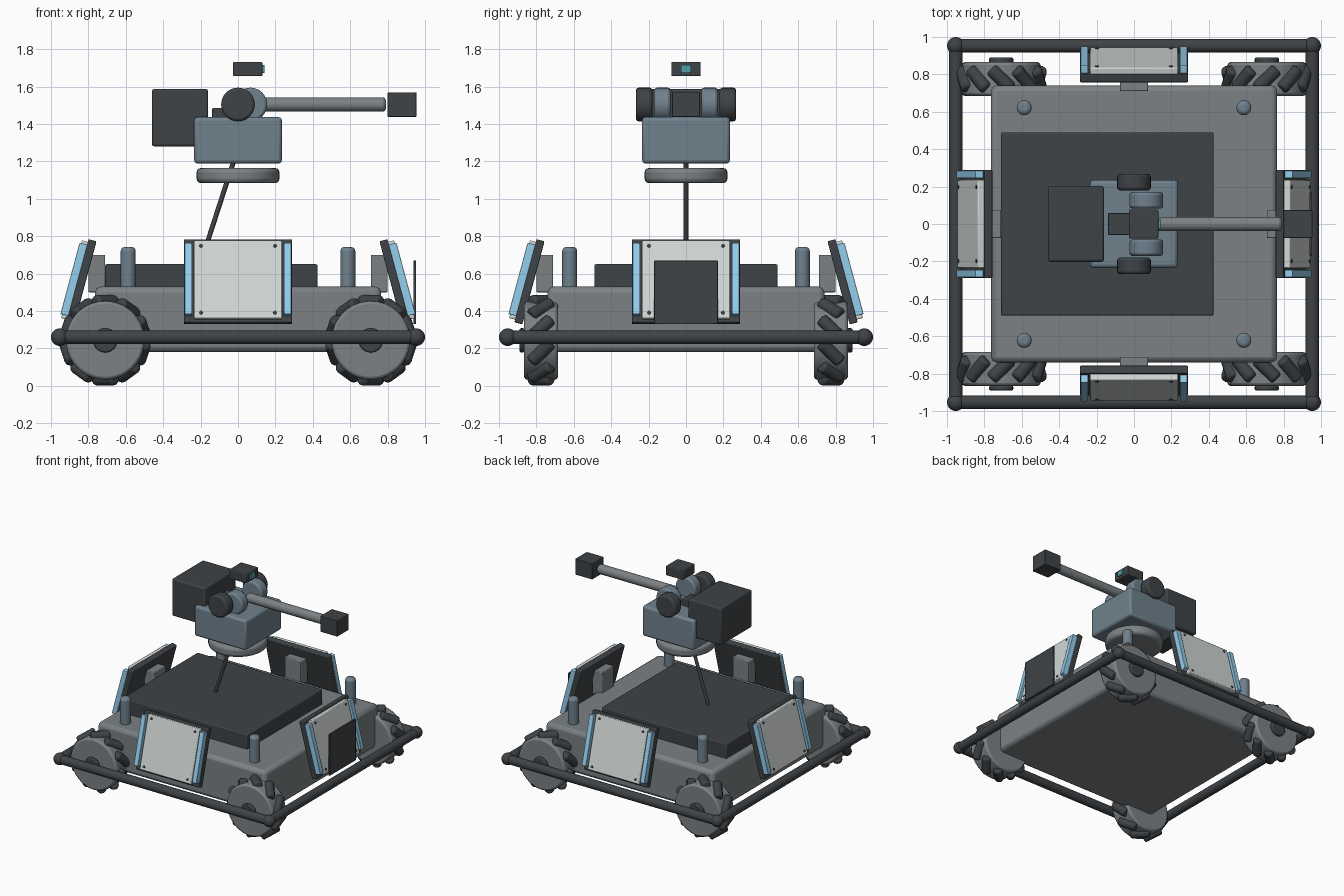
import bpy, bmesh
from math import radians, pi
from mathutils import Matrix, Vector

if "Cube" in bpy.data.objects:
    bpy.data.objects.remove(bpy.data.objects["Cube"])

def mat(name, c):
    m = bpy.data.materials.new(name)
    m.diffuse_color = (*c, 1)
    m.use_nodes = True
    m.node_tree.nodes["Principled BSDF"].inputs["Base Color"].default_value = m.diffuse_color
    return m

DARK = mat("dark", (0.05, 0.056, 0.062))
GREY = mat("grey", (0.2, 0.22, 0.23))
STEEL = mat("steel", (0.16, 0.22, 0.27))
WHITE = mat("pale", (0.64, 0.68, 0.67))
BLUE = mat("light_blue", (0.3, 0.62, 0.85))
TEAL = mat("teal", (0.08, 0.35, 0.4))
T = Matrix.Translation

def finish(name, bm, m, material, bevel, segs=2):
    me = bpy.data.meshes.new(name)
    bm.to_mesh(me)
    bm.free()
    me.materials.append(material)
    ob = bpy.data.objects.new(name, me)
    bpy.context.collection.objects.link(ob)
    ob.matrix_world = m
    if bevel:
        b = ob.modifiers.new("bevel", 'BEVEL')
        b.width, b.segments, b.limit_method = bevel, segs, 'ANGLE'
        b.angle_limit = radians(40)
    bpy.ops.object.select_all(action='DESELECT')
    bpy.context.view_layer.objects.active = ob
    ob.select_set(True)
    bpy.ops.object.shade_smooth_by_angle(angle=radians(35))
    return ob

def box(name, lo, hi, material, bevel=0.008, m=Matrix()):
    lo, hi = Vector(lo), Vector(hi)
    bm = bmesh.new()
    bmesh.ops.create_cube(bm, size=1)
    bmesh.ops.scale(bm, vec=hi - lo, verts=bm.verts)
    return finish(name, bm, m @ T((lo + hi) / 2), material, bevel)

def rod(name, a, b, r, material, bevel=0.0, sides=24, m=Matrix(), segs=2):
    a, b = Vector(a), Vector(b)
    bm = bmesh.new()
    bmesh.ops.create_cone(bm, cap_ends=True, segments=sides, radius1=r, radius2=r, depth=(b - a).length)
    rot = (b - a).to_track_quat('Z', 'Y').to_matrix().to_4x4()
    return finish(name, bm, m @ T((a + b) / 2) @ rot, material, bevel, segs)

# chassis and deck
box("chassis", (-0.765, -0.74, 0.18), (0.765, 0.74, 0.53), GREY, 0.03)
box("deck_box", (-0.71, -0.49, 0.52), (0.425, 0.49, 0.65), DARK)

# bumper frame with ball corners
R = 0.953
for k in range(4):
    m = Matrix.Rotation(k * pi / 2, 4, 'Z')
    rod("bumper_rail", (-R, -R, 0.26), (R, -R, 0.26), 0.036, DARK, m=m)
    bm = bmesh.new()
    bmesh.ops.create_uvsphere(bm, u_segments=20, v_segments=12, radius=0.047)
    finish("bumper_corner", bm, m @ T((-R, -R, 0.26)), DARK, 0)

# wheels with ten slanted rollers, and corner posts
for sx in (-1, 1):
    for sy in (-1, 1):
        c = T((sx * 0.71, sy * 0.775, 0.243))
        rod("wheel", (0, -0.09, 0), (0, 0.09, 0), 0.21, GREY, 0.015, 40, c)
        rod("wheel_hub", (0, -0.09, 0), (0, sy * 0.115, 0), 0.065, DARK, 0.008, 24, c)
        for i in range(10):
            m = c @ Matrix.Rotation(i * pi / 5, 4, 'Y') @ T((0, 0, 0.206))
            d = Vector((1, sx * sy, 0)).normalized() * 0.075
            rod("wheel_roller", -d, d, 0.036, DARK, 0.014, 12, m)
        rod("corner_post", (sx * 0.587, sy * 0.622, 0.5), (sx * 0.587, sy * 0.622, 0.742),
            0.04, STEEL, 0.022, 24, segs=3)

# leaning armour panels on all four sides
for k in range(4):
    side = Matrix.Rotation(k * pi / 2, 4, 'Z')
    m = side @ T((0, -0.837, 0.556)) @ Matrix.Rotation(radians(-15), 4, 'X')
    box("armour_frame", (-0.29, -0.022, -0.23), (0.29, 0.022, 0.23), DARK, 0.006, m)
    box("armour_plate", (-0.235, -0.055, -0.215), (0.235, -0.015, 0.215), WHITE, 0.006, m)
    for s in (-1, 1):
        x = s * 0.265
        box("armour_light", (x - 0.02, -0.064, -0.195), (x + 0.02, -0.015, 0.2), BLUE, 0.004, m)
        for z in (-0.185, 0.185):
            rod("armour_screw", (s * 0.198, -0.05, z), (s * 0.198, -0.059, z), 0.01, DARK, 0, 12, m)
    box("armour_bracket", (-0.075, -0.8, 0.5), (0.075, -0.71, 0.7), GREY, 0.006, side)

# upright plate at the right side
box("side_screen", (0.938, -0.17, 0.33), (0.953, 0.17, 0.67), DARK, 0.003)

# turret base
rod("slanted_mast", (-0.205, 0, 0.64), (-0.02, 0, 1.21), 0.013, DARK, 0, 12)
rod("turntable", (0, 0, 1.083), (0, 0, 1.165), 0.222, GREY, 0.025, 40, segs=3)
box("turret_body", (-0.235, -0.235, 1.188), (0.235, 0.235, 1.437), STEEL, 0.018)
box("turret_hopper", (-0.46, -0.202, 1.28), (-0.16, 0.202, 1.587), DARK, 0.012)
box("feed_block", (-0.138, -0.06, 1.41), (0.0, 0.06, 1.485), DARK, 0.005)

# pitch drums and launch wheels
for s in (-1, 1):
    rod("outer_drum", (0, s * 0.18, 1.504), (0, s * 0.268, 1.504), 0.09, DARK, 0.014, 32)
    rod("inner_drum", (0.066, s * 0.083, 1.504), (0.066, s * 0.17, 1.504), 0.09, STEEL, 0.014, 32)

# barrel, muzzle and camera
rod("barrel", (0.09, 0, 1.504), (0.79, 0, 1.504), 0.038, GREY, 0.014)
box("muzzle_block", (0.8, -0.075, 1.438), (0.955, 0.075, 1.569), DARK, 0.004)
box("camera", (-0.026, -0.078, 1.655), (0.13, 0.078, 1.732), DARK, 0.006)
box("camera_lens", (0.12, -0.028, 1.672), (0.142, 0.028, 1.716), TEAL, 0.003)
